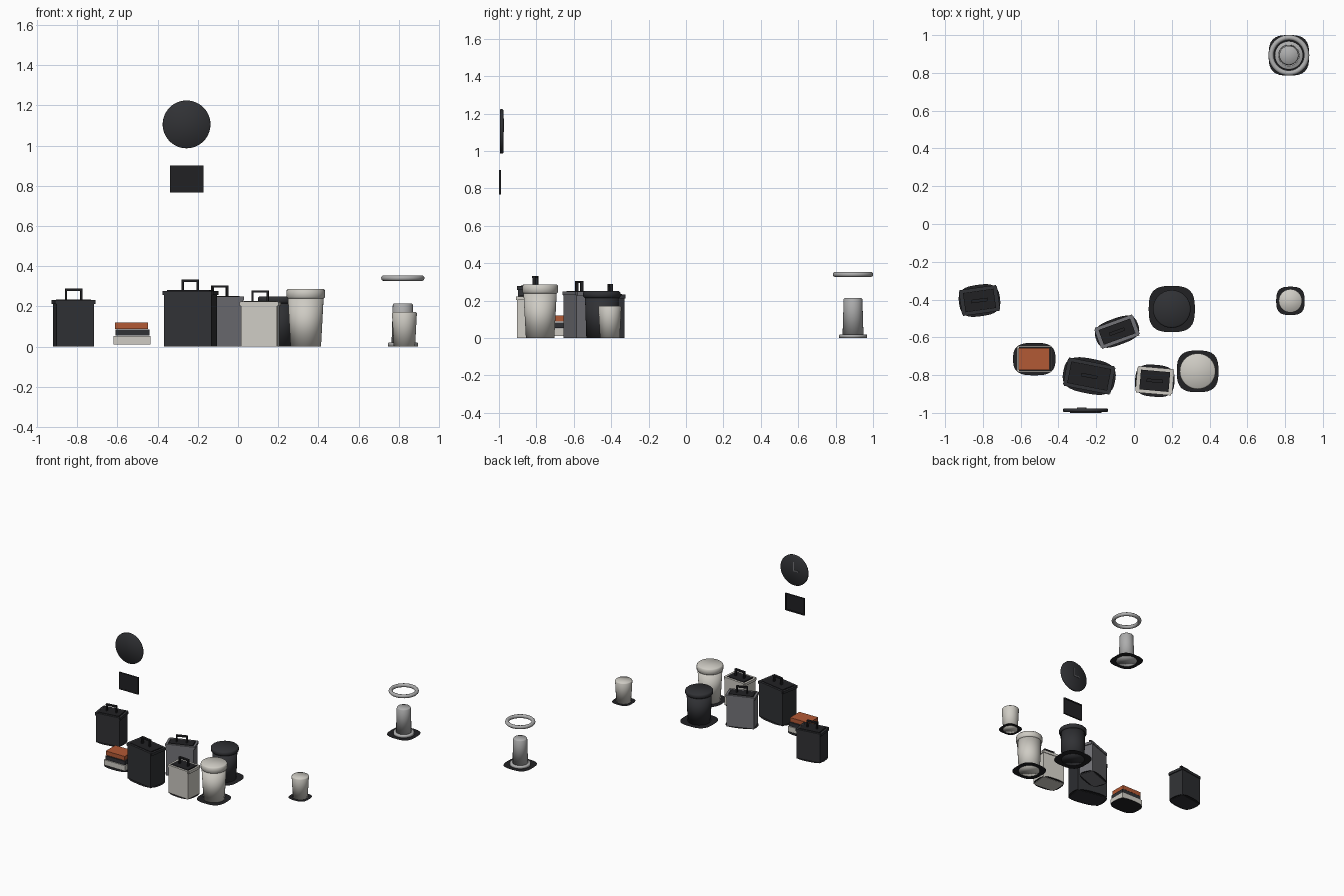
import bpy, bmesh
from math import sin, cos, pi, radians
from mathutils import Matrix, Vector

if "Cube" in bpy.data.objects:
    bpy.data.objects.remove(bpy.data.objects["Cube"])


def material(name, rgb):
    m = bpy.data.materials.new(name)
    m.diffuse_color = (*rgb, 1)
    m.use_nodes = True
    m.node_tree.nodes["Principled BSDF"].inputs["Base Color"].default_value = m.diffuse_color
    return m


DARK = material("charcoal", (0.03, 0.031, 0.035))
BLACK = material("black", (0.015, 0.015, 0.017))
GREY = material("mid_grey", (0.17, 0.17, 0.185))
PALE = material("pale", (0.62, 0.6, 0.55))
STEEL = material("steel", (0.42, 0.42, 0.42))
ORANGE = material("orange", (0.45, 0.1, 0.035))


def finish(name, bm, mat, matrix, smooth=False):
    me = bpy.data.meshes.new(name)
    bmesh.ops.recalc_face_normals(bm, faces=bm.faces)
    bm.to_mesh(me)
    bm.free()
    me.materials.append(mat)
    for p in me.polygons:
        p.use_smooth = smooth
    ob = bpy.data.objects.new(name, me)
    ob.matrix_world = matrix
    bpy.context.collection.objects.link(ob)
    return ob


def place(x, y, z=0, angle=0):
    return Matrix.Translation((x, y, z)) @ Matrix.Rotation(radians(angle), 4, 'Z')


def box(name, center, size, mat, base=Matrix()):
    bm = bmesh.new()
    bmesh.ops.create_cube(bm, size=1)
    bmesh.ops.scale(bm, vec=size, verts=bm.verts)
    bmesh.ops.translate(bm, vec=center, verts=bm.verts)
    return finish(name, bm, mat, base)


def lathe(name, profile, mat, base, steps=40):
    """Revolve (radius, z) points and close both ends with caps."""
    bm = bmesh.new()
    rings = [[bm.verts.new((r * cos(2 * pi * i / steps), r * sin(2 * pi * i / steps), z))
              for i in range(steps)] for r, z in profile]
    for a, b in zip(rings, rings[1:]):
        for i in range(steps):
            j = (i + 1) % steps
            bm.faces.new((a[i], a[j], b[j], b[i]))
    bm.faces.new(rings[0])
    bm.faces.new(rings[-1])
    return finish(name, bm, mat, base, True)


def ground_patch(name, a, b, base, n=3.0):
    """Flat rounded-rectangle contact patch under an item."""
    bm = bmesh.new()
    pts = []
    for i in range(40):
        c, s = cos(2 * pi * i / 40), sin(2 * pi * i / 40)
        k = (abs(c) ** n + abs(s) ** n) ** (-1 / n)
        pts.append(bm.verts.new((a * c * k, b * s * k, 0.003)))
    bm.faces.new(pts)
    return finish(name, bm, BLACK, base)


def carry_box(name, x, y, angle, l, w, h, mat):
    """Box body, four rim bars, inset lid and a square handle."""
    base = place(x, y, 0, angle)
    ground_patch(name + "_contact_patch", l * 0.58, w * 0.65, base)
    box(name + "_body", (0, 0, (h - 0.01) / 2), (l, w, h - 0.01), mat, base)
    t = 0.016
    for s, side in ((-1, "a"), (1, "b")):
        box(name + "_rim_long_" + side, (0, s * (w / 2 - t / 2 + 0.005), h - 0.013),
            (l + 0.006, t, 0.02), mat, base)
        box(name + "_rim_end_" + side, (s * (l / 2 - t / 2 + 0.008), 0, h - 0.014),
            (t, w - 0.004, 0.02), mat, base)
        box(name + "_handle_post_" + side, (s * 0.038, 0, h + 0.022),
            (0.01, 0.016, 0.05), BLACK, base)
    box(name + "_lid", (0, 0, h - 0.008), (l - 0.025, w - 0.025, 0.016), BLACK, base)
    box(name + "_handle_bar", (0, 0, h + 0.047), (0.086, 0.018, 0.011), BLACK, base)


carry_box("left_case", -0.818, -0.405, 8, 0.188, 0.128, 0.235, DARK)
carry_box("large_case", -0.237, -0.805, -11, 0.24, 0.142, 0.28, DARK)
carry_box("grey_case", -0.09, -0.57, 20, 0.203, 0.108, 0.252, GREY)
carry_box("pale_case", 0.11, -0.83, -5, 0.18, 0.13, 0.226, PALE)


# Round canisters: tapered body with overhanging lid
def canister(name, x, y, r_low, r_top, r_lid, z_lid, h, patch, mat):
    base = place(x, y)
    ground_patch(name + "_contact_patch", patch, patch, base)
    lathe(name + "_body", [(r_low, 0), (r_top, z_lid + 0.004)], mat, base)
    b = 0.007
    lathe(name + "_lid", [(r_lid - b, z_lid), (r_lid, z_lid + b),
                          (r_lid, h - b), (r_lid - b, h)], mat, base)


canister("pale_canister", 0.337, -0.78, 0.076, 0.089, 0.095, 0.238, 0.287, 0.11, PALE)
canister("dark_canister", 0.2, -0.45, 0.083, 0.09, 0.1, 0.215, 0.25, 0.122, DARK)

# Small open-sided cup
cup = place(0.828, -0.407)
ground_patch("cup_contact_patch", 0.075, 0.075, cup)
lathe("cup", [(0.053, 0), (0.062, 0.165), (0.058, 0.171)], PALE, cup)

# Pedestal with a floating ring
stand = place(0.82, 0.893)
ground_patch("pedestal_contact_patch", 0.107, 0.107, stand)
lathe("pedestal_base", [(0.075, 0), (0.075, 0.016), (0.071, 0.02)], STEEL, stand)
lathe("pedestal_column", [(0.056, 0.018), (0.05, 0.208), (0.046, 0.213)], STEEL, stand)
bpy.ops.mesh.primitive_torus_add(location=(0.82, 0.893, 0.34), major_radius=0.094,
                                 minor_radius=0.014, major_segments=48, minor_segments=12)
ring = bpy.context.object
ring.name = "floating_ring"
ring.data.materials.append(STEEL)
bpy.ops.object.shade_smooth()

# Stack of three books
stack = place(-0.528, -0.715)
ground_patch("book_contact_patch", 0.112, 0.086, stack)
box("bottom_book", (0, 0, 0.031), (0.184, 0.136, 0.042), PALE, stack)
box("middle_book", (0.003, 0, 0.069), (0.17, 0.126, 0.03), DARK, stack)
box("top_book", (-0.001, 0, 0.104), (0.164, 0.118, 0.032), ORANGE, stack)

# Wall clock facing +y
clock = Matrix.Translation((-0.256, -0.995, 1.105)) @ Matrix.Rotation(-pi / 2, 4, 'X')
lathe("clock_body", [(0.116, 0), (0.119, 0.004), (0.119, 0.014), (0.114, 0.019)], DARK, clock, 48)
box("clock_minute_hand", (-0.256, -0.974, 1.138), (0.007, 0.004, 0.07), GREY)
box("clock_hour_hand", (-0.278, -0.974, 1.105), (0.048, 0.004, 0.008), GREY)

# Small picture below the clock
box("picture_panel", (-0.255, -0.996, 0.833), (0.15, 0.006, 0.116), BLACK)
for s, side in ((-1, "a"), (1, "b")):
    box("picture_frame_side_" + side, (-0.255 + s * 0.079, -0.994, 0.833), (0.009, 0.012, 0.133), BLACK)
    box("picture_frame_rail_" + side, (-0.255, -0.994, 0.833 + s * 0.062), (0.15, 0.012, 0.009), BLACK)
